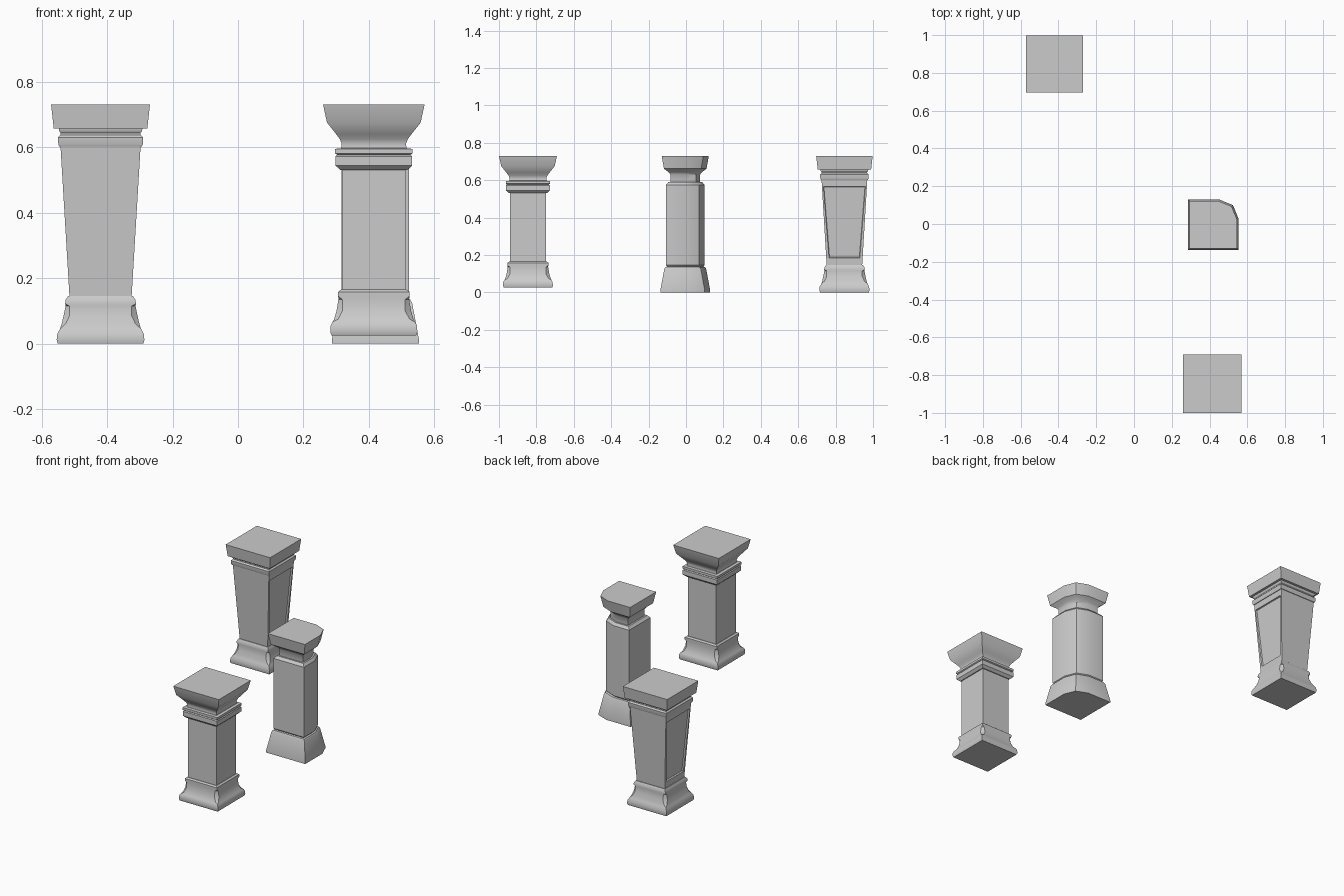
import bpy, bmesh

cube = bpy.data.objects.get("Cube")
if cube:
    bpy.data.objects.remove(cube)

stone = bpy.data.materials.new("grey stone")
stone.use_nodes = True
GREY = (0.6, 0.6, 0.6, 1)
stone.diffuse_color = GREY
stone.node_tree.nodes["Principled BSDF"].inputs["Base Color"].default_value = GREY


def chamfered_square(h, c):
    # Square section whose four corners are cut by c
    k = h - c
    return [(h, -k), (h, k), (k, h), (-k, h), (-h, k), (-h, -k), (-k, -h), (k, -h)]


def one_round_corner(h, c):
    # Square section with a single faceted corner
    k = h - c
    m = h - c * 0.29
    return [(-h, -h), (h, -h), (h, k), (m, m), (k, h), (-h, h)]


def loft(name, section, rows, location, panels=None):
    # Skin a section through rows of (height, half width, corner cut)
    bm = bmesh.new()
    rings = [[bm.verts.new((x, y, z)) for x, y in section(h, c)] for z, h, c in rows]
    for low, high in zip(rings, rings[1:]):
        for i in range(len(low)):
            j = (i + 1) % len(low)
            bm.faces.new((low[i], low[j], high[j], high[i]))
    bm.faces.new(rings[0][::-1])
    bm.faces.new(rings[-1])
    bmesh.ops.remove_doubles(bm, verts=bm.verts, dist=0.0005)
    bmesh.ops.recalc_face_normals(bm, faces=bm.faces)
    if panels:
        panels(bm)
    mesh = bpy.data.meshes.new(name)
    bm.to_mesh(mesh)
    bm.free()
    mesh.materials.append(stone)
    obj = bpy.data.objects.new(name, mesh)
    bpy.context.collection.objects.link(obj)
    obj.location = (*location, 0)
    bpy.ops.object.select_all(action='DESELECT')
    obj.select_set(True)
    bpy.context.view_layer.objects.active = obj
    bpy.ops.object.shade_smooth_by_angle(angle=0.6)
    return obj


def side_panels(bm):
    # Sunken trapezoid panels on the two side faces
    bm.normal_update()
    sides = [f for f in bm.faces if abs(f.normal.x) > 0.9 and f.calc_area() > 0.05]
    for face in sides:
        bmesh.ops.inset_individual(bm, faces=[face], thickness=0.01)
        middle = face.calc_center_median().z
        for v in face.verts:
            upper = v.co.z > middle
            v.co.z = 0.565 if upper else 0.185
            v.co.y = (0.1125 if upper else 0.0825) * (1 if v.co.y > 0 else -1)
            v.co.x = (0.12 if upper else 0.0973) * (1 if v.co.x > 0 else -1)
        bmesh.ops.inset_individual(bm, faces=[face], thickness=0.004, depth=-0.008)


# Flared column: base, shaft, collar and capital
flared = (0.415, -0.845)
loft("flared_column_base", chamfered_square, [
    (0.025, 0.129, 0), (0.035, 0.133, 0), (0.055, 0.132, 0), (0.066, 0.126, 0),
    (0.075, 0.121, 0.012), (0.1, 0.114, 0.018), (0.135, 0.108, 0.012),
    (0.145, 0.109, 0), (0.158, 0.109, 0), (0.165, 0.1, 0)], flared)
loft("flared_column_shaft", chamfered_square,
     [(0.16, 0.0965, 0), (0.54, 0.0965, 0)], flared)
loft("flared_column_collar", chamfered_square, [
    (0.53, 0.102, 0), (0.544, 0.117, 0), (0.572, 0.117, 0), (0.577, 0.112, 0),
    (0.581, 0.118, 0), (0.595, 0.118, 0), (0.597, 0.1, 0)], flared)
loft("flared_column_capital", chamfered_square, [
    (0.59, 0.108, 0), (0.598, 0.1, 0), (0.61, 0.098, 0), (0.625, 0.104, 0),
    (0.64, 0.115, 0), (0.675, 0.143, 0), (0.73, 0.155, 0)], flared)

# Corner column: one faceted corner all the way up
corner = (0.42, -0.004)
loft("corner_column_base", one_round_corner, [
    (0, 0.133, 0.1), (0.012, 0.133, 0.1), (0.125, 0.112, 0.1),
    (0.135, 0.106, 0.1), (0.138, 0.098, 0.1)], corner)
loft("corner_column_shaft", one_round_corner, [
    (0.135, 0.095, 0.1), (0.145, 0.103, 0.1), (0.575, 0.103, 0.1),
    (0.59, 0.09, 0.09)], corner)
loft("corner_column_capital", one_round_corner, [
    (0.585, 0.08, 0.08), (0.63, 0.08, 0.08), (0.642, 0.088, 0.085),
    (0.655, 0.106, 0.1), (0.662, 0.114, 0.1), (0.73, 0.126, 0.1)], corner)

# Tapered column: base, panelled shaft, collar and top slab
tapered = (-0.42, 0.847)
loft("tapered_column_base", chamfered_square, [
    (0, 0.131, 0), (0.012, 0.134, 0), (0.03, 0.132, 0), (0.045, 0.124, 0),
    (0.06, 0.119, 0.012), (0.085, 0.113, 0.018), (0.115, 0.107, 0.012),
    (0.122, 0.108, 0), (0.133, 0.107, 0), (0.146, 0.099, 0)], tapered)
loft("tapered_column_shaft", chamfered_square,
     [(0.145, 0.095, 0), (0.605, 0.1225, 0)], tapered, side_panels)
loft("tapered_column_collar", chamfered_square, [
    (0.602, 0.126, 0), (0.608, 0.129, 0), (0.63, 0.13, 0), (0.638, 0.122, 0),
    (0.644, 0.122, 0), (0.65, 0.127, 0), (0.66, 0.128, 0)], tapered)
loft("tapered_column_slab", chamfered_square,
     [(0.658, 0.143, 0), (0.73, 0.151, 0)], tapered)
